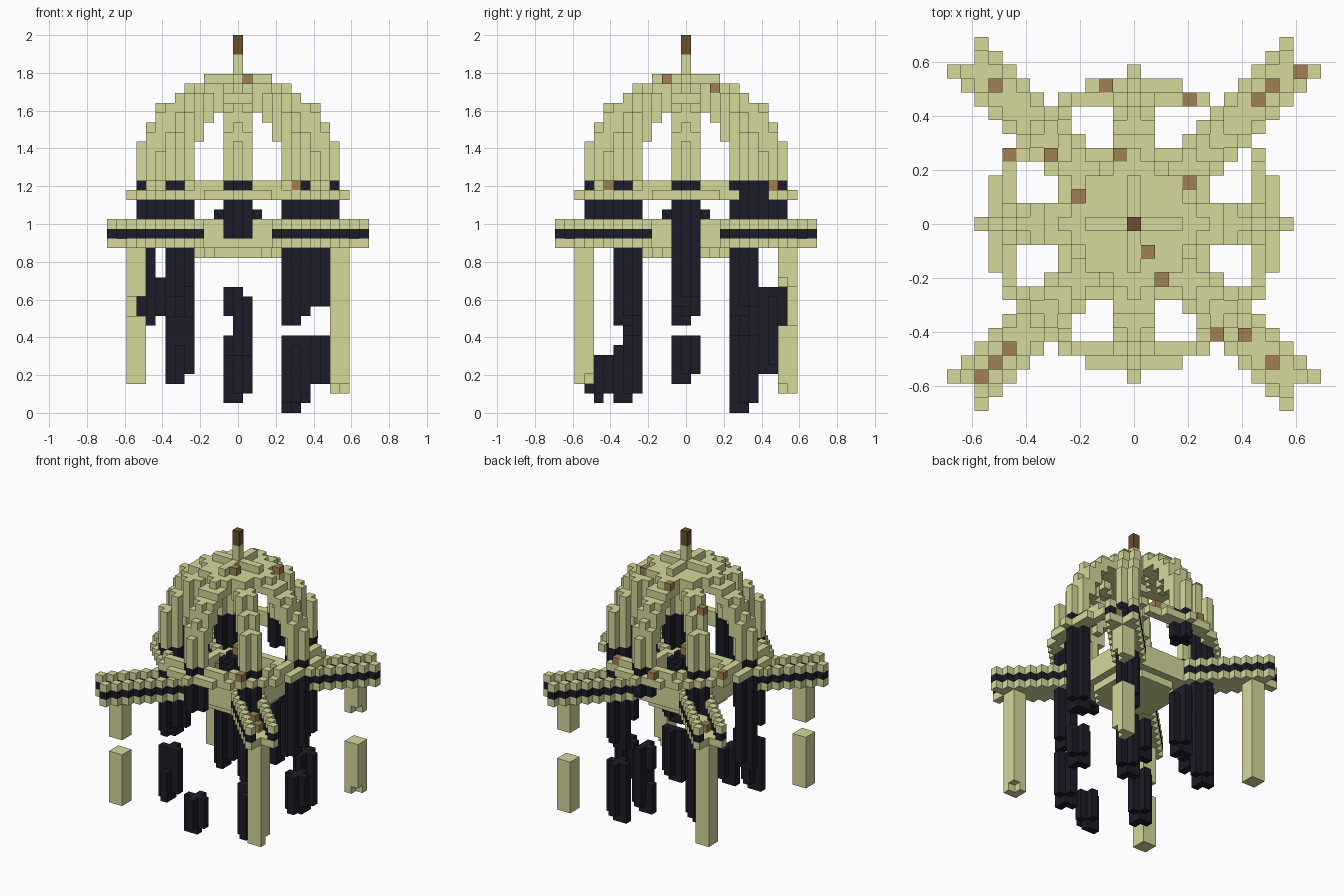
import bpy
import math

if "Cube" in bpy.data.objects:
    bpy.data.objects.remove(bpy.data.objects["Cube"], do_unlink=True)

UNIT = 2 / 39          # block edge: the model is 39 blocks tall
COLOURS = {
    "pale_stone": (0.67, 0.69, 0.33),
    "black_stone": (0.012, 0.012, 0.021),
    "brown_block": (0.35, 0.215, 0.085),
    "dark_brown": (0.145, 0.083, 0.03),
}
PALE, BLACK, BROWN, DARK = range(4)
SIGNS = [(sx, sy) for sx in (1, -1) for sy in (1, -1)]
CROSS = [(0, 0), (1, 0), (-1, 0), (0, 1), (0, -1)]

materials = []
for name, rgb in COLOURS.items():
    mat = bpy.data.materials.new(name)
    mat.use_nodes = True
    mat.diffuse_color = (*rgb, 1)
    bsdf = mat.node_tree.nodes["Principled BSDF"]
    bsdf.inputs["Base Color"].default_value = (*rgb, 1)
    bsdf.inputs["Roughness"].default_value = 0.9
    materials.append(mat)

blocks = {}            # (x, y, layer) -> (part, colour)


def put(part, x, y, layers, colour):
    for z in layers:
        blocks.setdefault((x, y, z), (part, colour))


def span(first, last):
    return range(first, last + 1)


def disc(part, inner, outer, layers, colour):
    """Flat round plate or ring of blocks."""
    for x in range(-12, 13):
        for y in range(-12, 13):
            if inner <= math.hypot(x, y) < outer:
                put(part, x, y, layers, colour)


def pillar(part, cx, cy, first, last, colour):
    """Cross-shaped pillar with a ragged lower end below the platform."""
    for (dx, dy), ragged in zip(CROSS, (0, 1, 0, 1, 0)):
        low = first + ragged if first < 15 else first
        put(part, cx + dx, cy + dy, span(low, last), colour)


# Platform with a raised rim, and the central hearth
disc("hearth", 0, 2.1, span(18, 20), BLACK)
disc("hearth", 0, 1.1, [21], BLACK)
put("hearth", 0, 0, [22], BROWN)
disc("platform", 0, 4.6, span(16, 17), PALE)
disc("platform", 4.6, 5.9, span(17, 19), PALE)

# Diagonal arms: two striped side walls with a sunken floor between them
for sx, sy in SIGNS:
    for k in span(4, 11):
        for x, y in ((k, k + 2), (k + 2, k)):
            put("diagonal_arms", sx * x, sy * y, [17, 19], PALE)
            put("diagonal_arms", sx * x, sy * y, [18], BLACK)
        for x, y in ((k, k + 1), (k + 1, k), (k, k)):
            put("diagonal_arms", sx * x, sy * y, [17], PALE)

# Pale corner legs, two of them broken
corner_legs = {
    (1, 1): [(2, 8), (13, 16)],
    (1, -1): [(3, 16)],
    (-1, 1): [(3, 16)],
    (-1, -1): [(3, 9), (12, 16)],
}
for (sx, sy), pieces in corner_legs.items():
    for first, last in pieces:
        for x, y, lift in ((10, 10, 0), (10, 11, 0), (11, 10, 1), (11, 11, 0)):
            lift = lift if sx > 0 else 0
            put("corner_legs", sx * x, sy * y, span(first + lift, last), PALE)

# Black pillars: diagonal and axial, with missing stretches
black_pillars = {
    (6, 6): [(0, 7), (10, 23)],
    (6, -6): [(1, 7), (9, 23)],
    (-6, 6): [(3, 23)],
    (-6, -6): [(3, 9), (12, 23)],
    (9, 0): [(3, 7), (11, 23)],
    (-9, 0): [(9, 23)],
    (0, 9): [(4, 12), (20, 23)],
    (0, -9): [(1, 5), (18, 23)],
}
for (cx, cy), pieces in black_pillars.items():
    for first, last in pieces:
        pillar("black_pillars", cx, cy, first, last, BLACK)

# Chips broken out of the black pillars: column and layers
chips = [(-8, 0, span(14, 16)), (6, -7, span(7, 8)), (-6, -7, span(7, 9)),
         (-1, 9, span(8, 9)), (1, 9, span(12, 12)), (0, -10, span(1, 1))]
for x, y, layers in chips:
    for z in layers:
        blocks.pop((x, y, z), None)

# Axial dome ribs: a ridge in the middle, with thinner rows on both sides
ridge_rows = [(24, 27, 8, 10), (28, 29, 7, 9), (30, 31, 6, 8),
              (32, 32, 3, 6), (33, 33, 0, 5), (34, 34, 0, 3)]
side_rows = [(24, 28, 9, 9), (27, 30, 8, 8), (29, 31, 7, 7),
             (31, 32, 6, 6), (32, 32, 3, 5), (33, 33, 0, 4)]
for rows, offsets in ((ridge_rows, (0,)), (side_rows, (-1, 1))):
    for first, last, inner, outer in rows:
        for t in span(inner, outer):
            for side in offsets:
                for s in (1, -1):
                    put("dome_ribs", s * t, side, span(first, last), PALE)
                    put("dome_ribs", side, s * t, span(first, last), PALE)

# Diagonal dome ribs
diagonal_rib = [(24, 28, 6), (28, 30, 5), (30, 32, 4), (31, 32, 3), (32, 33, 2)]
for first, last, centre in diagonal_rib:
    for sx, sy in SIGNS:
        pillar("dome_ribs", sx * centre, sy * centre, first, last, PALE)
for sx, sy in SIGNS:
    put("dome_ribs", sx * 3, sy * 3, [33], PALE)
    put("dome_ribs", sx, sy, [33], PALE)

# Ring around the pillars, with a brown block, a gap at one corner and four tips
put("brown_blocks", 4, 9, [23], BROWN)
disc("ring", 9, 10.6, [22], PALE)
disc("ring", 9, 9.88, [23], PALE)
for key in [k for k, v in blocks.items() if v[0] == "ring"]:
    if 5 <= key[0] <= 8 and 5 <= key[1] <= 8:
        del blocks[key]
for s in (1, -1):
    put("ring", 11 * s, 0, [22], PALE)
    put("ring", 0, 11 * s, [22], PALE)

# Finial
put("finial", 0, 0, span(35, 36), PALE)
put("finial", 0, 0, span(37, 38), DARK)

# Scattered brown blocks, each standing on the highest block at its spot
brown_spots = [(1, -2), (2, -4), (-4, 2), (4, 3), (-1, 5), (-6, 5), (-9, 5),
               (-2, 10), (9, 9), (10, 10), (12, 11), (-10, 10),
               (-9, -9), (-10, -10), (-11, -11), (6, -8), (8, -8), (10, -10)]
for x, y in brown_spots:
    top = max(k[2] for k in blocks if k[:2] == (x, y))
    put("brown_blocks", x, y, [top + 1], BROWN)

# Turn each part into a mesh of its exposed block faces
for part in sorted({v[0] for v in blocks.values()}):
    verts, faces, colours = {}, [], []
    for (x, y, z), (owner, colour) in blocks.items():
        if owner != part:
            continue
        for axis in range(3):
            for side in (0, 1):
                near = [x, y, z]
                near[axis] += 2 * side - 1
                if tuple(near) in blocks:
                    continue
                face = []
                for a, b in ((0, 0), (1, 0), (1, 1), (0, 1)):
                    corner = [x, y, z]
                    corner[axis] += side
                    corner[(axis + 1) % 3] += a
                    corner[(axis + 2) % 3] += b
                    face.append(verts.setdefault(tuple(corner), len(verts)))
                faces.append(face if side else face[::-1])
                colours.append(colour)
    mesh = bpy.data.meshes.new(part)
    points = [((x - 0.5) * UNIT, (y - 0.5) * UNIT, z * UNIT) for x, y, z in verts]
    mesh.from_pydata(points, [], faces)
    for mat in materials:
        mesh.materials.append(mat)
    for poly, colour in zip(mesh.polygons, colours):
        poly.material_index = colour
    bpy.context.collection.objects.link(bpy.data.objects.new(part, mesh))
